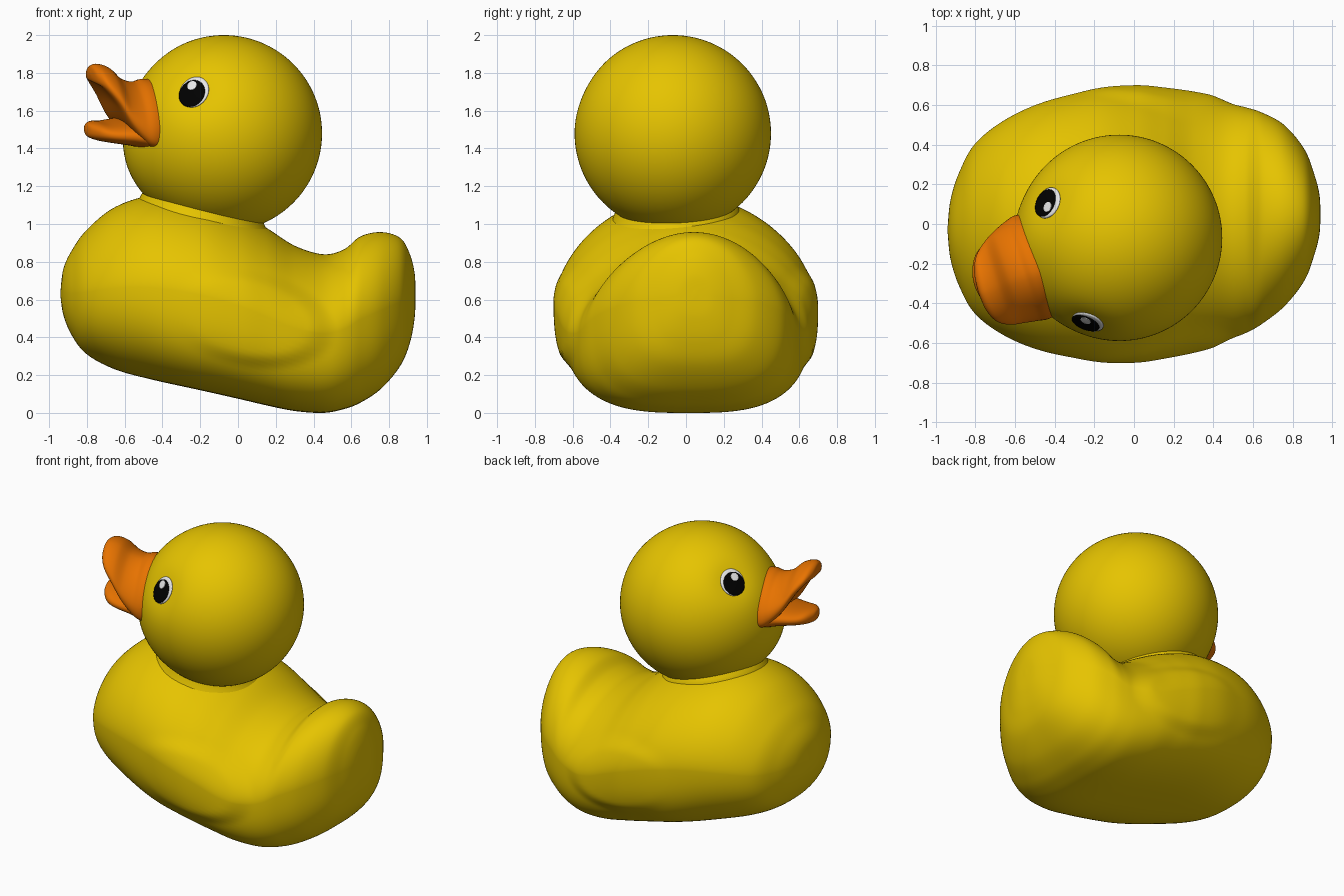
import bpy, bmesh, math
from mathutils import Vector

if "Cube" in bpy.data.objects:
    bpy.data.objects.remove(bpy.data.objects["Cube"])

def material(name, rgb):
    m = bpy.data.materials.new(name)
    m.diffuse_color = (*rgb, 1)
    m.use_nodes = True
    m.node_tree.nodes["Principled BSDF"].inputs["Base Color"].default_value = m.diffuse_color
    return m

YELLOW = material("yellow", (0.79, 0.55, 0.0))
ORANGE = material("orange", (0.80, 0.17, 0.0))
WHITE = material("white", (0.8, 0.8, 0.8))
BLACK = material("black", (0.0, 0.0, 0.0))

def loft(name, rings, mat, caps=True):
    """Skin a list of closed point rings into a smooth object."""
    bm = bmesh.new()
    rows = [[bm.verts.new(p) for p in r] for r in rings]
    n = len(rows[0])
    for a, b in zip(rows, rows[1:]):
        for i in range(n):
            j = (i + 1) % n
            bm.faces.new((a[i], a[j], b[j], b[i]))
    if caps:
        bm.faces.new(rows[0])
        bm.faces.new(rows[-1])
    bmesh.ops.recalc_face_normals(bm, faces=bm.faces)
    for f in bm.faces:
        f.smooth = True
    me = bpy.data.meshes.new(name)
    bm.to_mesh(me)
    bm.free()
    me.materials.append(mat)
    ob = bpy.data.objects.new(name, me)
    bpy.context.collection.objects.link(ob)
    return ob

def spline(pts, steps):
    """Catmull-Rom interpolation of a table of stations."""
    out = []
    for i in range(len(pts) - 1):
        p0, p1, p2, p3 = (pts[max(0, min(len(pts) - 1, i + k))] for k in (-1, 0, 1, 2))
        for s in range(steps):
            t = s / steps
            out.append([0.5 * (2 * b + (c - a) * t + (2 * a - 5 * b + 4 * c - d) * t * t
                               + (3 * b - a - 3 * c + d) * t ** 3)
                        for a, b, c, d in zip(p0, p1, p2, p3)])
    out.append(list(pts[-1]))
    return out

def smoothstep(a, b, x):
    t = max(0, min(1, (x - a) / (b - a)))
    return t * t * (3 - 2 * t)

def spow(v, e):
    return math.copysign(abs(v) ** e, v)

# Body: stations of x, bottom, top, half width
stations = [(-.94, .62, .64, .01), (-.925, .52, .76, .15), (-.88, .41, .86, .29),
            (-.80, .31, .97, .43), (-.65, .23, 1.09, .545), (-.45, .175, 1.15, .63),
            (-.2, .12, 1.13, .68), (0, .075, 1.06, .68), (.15, .04, .98, .66),
            (.3, .01, .885, .635), (.45, 0, .84, .60), (.56, .02, .865, .57),
            (.65, .055, .935, .53), (.76, .13, .957, .455), (.86, .25, .925, .33),
            (.91, .37, .84, .2), (.935, .5, .74, .1), (.94, .61, .64, .01)]

def wing_bump(x, z):
    # raised wing on each side, fading out toward the breast
    c, s = math.cos(.2), math.sin(.2)
    dx, dz = x - .05, z - .5
    d = math.hypot((dx * c - dz * s) / .46, (dx * s + dz * c) / .25)
    return .024 * (1 - smoothstep(.72, 1.05, d)) * smoothstep(-.4, .15, x)

rings = []
for x, zb, zt, w in spline(stations, 9):
    ring = []
    mid, h = (zb + zt) / 2, (zt - zb) / 2
    upper = 1.18                                     # slightly peaked shoulders and tail
    lower = .67 + .18 * smoothstep(.2, .7, -x)       # flat underside, round breast
    for i in range(128):
        a = math.tau * i / 128
        e = upper if math.sin(a) > 0 else lower
        y = w * spow(math.cos(a), min(e, 1))
        z = mid + h * spow(math.sin(a), e)
        if abs(y) > .2:
            y += math.copysign(wing_bump(x, z), y)
        ring.append((x, y + .03 * x + .02 * smoothstep(.5, .8, x), z))
    rings.append(ring)
loft("body", rings, YELLOW)

# Neck collar between body and head, dipping at both sides to follow the shoulders
collar = spline([(.30, .04), (.322, 0), (.337, -.03), (.358, -.06), (.385, -.09), (.40, -.15)], 5)
rings = []
for r, dz in collar:
    ring = []
    for i in range(96):
        a = math.tau * i / 96
        dx = r * math.cos(a)
        dip = .9 * max(0, r - .322) * math.sin(a) ** 2
        ring.append((-.19 + dx, -.045 + r * math.sin(a), 1.085 - .22 * dx + dz - dip))
    rings.append(ring)
loft("neck", rings, YELLOW)

# Head frame: turned about 18 degrees toward the viewer and rolled slightly
CENTRE = Vector((-.075, -.07, 1.48))
ROLL = math.radians(8)
FWD = Vector((-.95, -.31, 0)).normalized()
FLAT = Vector((.31, -.95, 0)).normalized()
SIDE = FLAT * math.cos(ROLL) - Vector((0, 0, 1)) * math.sin(ROLL)
UP = Vector((0, 0, 1)) * math.cos(ROLL) + FLAT * math.sin(ROLL)

def head_dir(u, v, z):
    return (FWD * u + SIDE * v + UP * z).normalized()

EYES = {"left": head_dir(.272, .31, .257), "right": head_dir(.280, -.312, .257)}
CHEEK = head_dir(.9, 0, -.3)

def head_point(d, lift=0):
    r = .52 + .025 * math.exp(-((d - CHEEK).length / .5) ** 2)
    for e in EYES.values():                       # shallow eye sockets
        r -= .022 * math.exp(-((d - e).length / .25) ** 2)
    return CENTRE + d * (r + lift)

rings = []
for k in range(73):
    p = .005 + (math.pi - .01) * k / 72
    rings.append([head_point(Vector((math.sin(p) * math.cos(a), math.sin(p) * math.sin(a), math.cos(p))))
                  for a in (math.tau * i / 128 for i in range(128))])
loft("head", rings, YELLOW)

# Eyes: thin domed discs for white, pupil and highlight
for side, n in EYES.items():
    t = UP.cross(n).normalized()
    if t.dot(FWD) < 0:
        t = -t
    b = (UP - n * UP.dot(n)).normalized()

    def disc(name, ct, cb, rt, rb, layer, mat):
        rings = []
        for k in range(9):
            q = max(.01, k / 8)
            ring = []
            for i in range(40):
                a = math.tau * i / 40
                pt, pb = ct + rt * q * math.cos(a), cb + rb * q * math.sin(a)
                dome = .012 * max(0, 1 - (pt / .09) ** 2 - (pb / .1) ** 2)
                ring.append(head_point((n * .51 + t * pt + b * pb).normalized(),
                                       dome + .003 * layer))
            rings.append(ring)
        # tuck the rim under the surface
        rings.append([p - n * .007 for p in rings[-1]])
        loft(side + "_" + name, rings, mat)

    disc("eye_white", 0, 0, .082, .090, 1, WHITE)
    disc("eye_pupil", .008, -.012, .073, .077, 2, BLACK)
    disc("eye_highlight", .016, .030, .026, .027, 3, WHITE)

# Bill: stations of forward distance, height, half width, half thickness
def bill(name, table, arch, peak):
    rings = []
    for u, zc, w, h in spline(table, 7):
        ring = []
        for i in range(56):
            a = math.tau * i / 56
            v = w * spow(math.cos(a), peak if math.sin(a) > 0 else .9)
            z = zc + h * spow(math.sin(a), .9) - arch * v * v
            ring.append(CENTRE + FWD * u + SIDE * v + UP * (z - CENTRE.z))
        rings.append(ring)
    loft(name, rings, ORANGE)

bill("upper_bill", [(.36, 1.59, .25, .17), (.46, 1.605, .275, .165), (.52, 1.62, .265, .135),
                    (.59, 1.67, .245, .105), (.655, 1.75, .22, .08), (.715, 1.795, .175, .055),
                    (.75, 1.80, .10, .04), (.76, 1.80, .01, .008)], 1.3, 1.2)
bill("lower_bill", [(.36, 1.48, .23, .07), (.46, 1.485, .26, .075), (.56, 1.49, .225, .065),
                    (.66, 1.49, .185, .052), (.72, 1.495, .14, .047), (.757, 1.497, .07, .034),
                    (.768, 1.497, .01, .008)], 0, .9)
